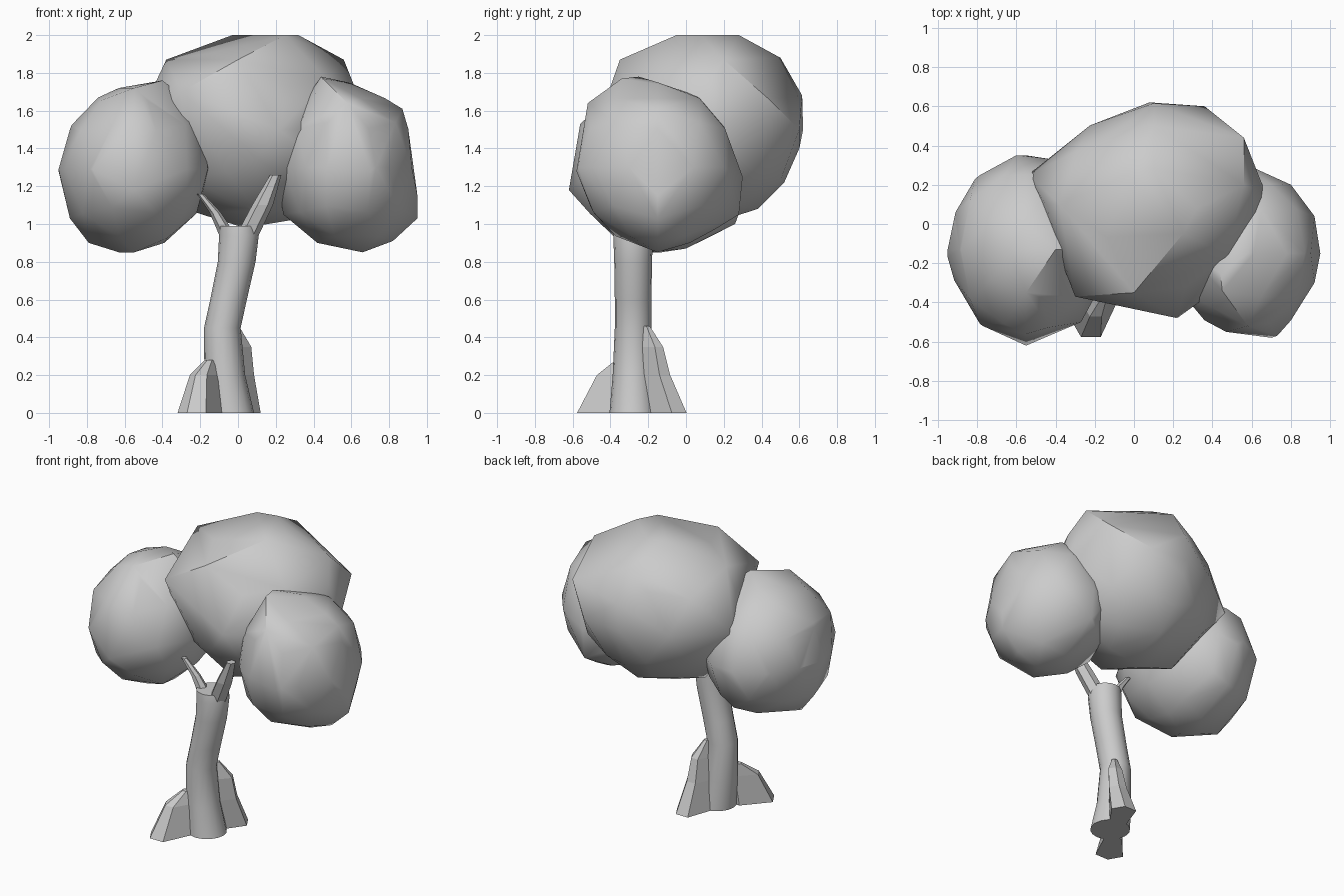
import bpy, bmesh, math
from mathutils import Vector


def finish(bm, name, angle):
    bmesh.ops.recalc_face_normals(bm, faces=bm.faces)
    me = bpy.data.meshes.new(name)
    bm.to_mesh(me)
    bm.free()
    ob = bpy.data.objects.new(name, me)
    bpy.context.collection.objects.link(ob)
    if angle:
        bpy.ops.object.select_all(action='DESELECT')
        ob.select_set(True)
        bpy.context.view_layer.objects.active = ob
        bpy.ops.object.shade_smooth_by_angle(angle=math.radians(angle))
    return ob


def loft(name, rings, sides, angle=0, anchor=None):
    """Tube through horizontal rings (x, y, z, radius); the side facing anchor is drawn into it."""
    bm = bmesh.new()
    loops = []
    for x, y, z, r in rings:
        loop = []
        for i in range(sides):
            a = 2 * math.pi * i / sides
            off = Vector((r * math.cos(a), r * math.sin(a), 0))
            p = Vector((x, y, z)) + off
            if anchor:
                d = Vector((anchor[0] - x, anchor[1] - y, 0))
                if off.dot(d.normalized()) > 0.3 * r:
                    p = p - off * 0.35 + d * 0.5
            loop.append(bm.verts.new(p))
        loops.append(loop)
    for a, b in zip(loops, loops[1:]):
        for i in range(sides):
            j = (i + 1) % sides
            bm.faces.new((a[i], a[j], b[j], b[i]))
    bm.faces.new(loops[0][::-1])
    bm.faces.new(loops[-1])
    return finish(bm, name, angle)


def foliage(name, centre, radii, power, front, side, top):
    """Faceted clump: hull of a boxy ellipsoid core and three outline rings."""
    cx, cy, cz = centre
    bm = bmesh.new()
    bmesh.ops.create_icosphere(bm, subdivisions=2, radius=1)
    pts = [Vector([c + 0.96 * r * math.copysign(abs(p) ** power, p)
                   for c, r, p in zip(centre, radii, v.co)]) for v in bm.verts]
    bm.free()
    # outline points may carry their own third coordinate
    pts += [Vector((p[0], p[2] if len(p) > 2 else cy, p[1])) for p in front]
    pts += [Vector((p[2] if len(p) > 2 else cx, p[0], p[1])) for p in side]
    pts += [Vector((p[0], p[1], p[2] if len(p) > 2 else cz)) for p in top]
    bm = bmesh.new()
    for p in pts:
        bm.verts.new(p)
    bmesh.ops.convex_hull(bm, input=bm.verts[:])
    loose = [v for v in bm.verts if not v.link_faces]
    bmesh.ops.delete(bm, geom=loose, context='VERTS')
    return finish(bm, name, 45)


# Foliage clumps
foliage("centre_foliage", (0.1, 0.1, 1.5), (0.55, 0.51, 0.49), 0.92,
        [(-0.03, 2, 0.25), (0.32, 2, 0.08), (0.56, 1.87, 0.2), (0.62, 1.72), (0.66, 1.45),
         (0.53, 1.15), (0.28, 1.02), (0, 0.99), (-0.22, 1.06), (-0.4, 1.3), (-0.45, 1.72),
         (-0.38, 1.87)],
        [(-0.05, 2, 0.25), (0.28, 2), (0.5, 1.88), (0.615, 1.68), (0.6, 1.4), (0.52, 1.22),
         (0.38, 1.08), (0.1, 0.99), (-0.2, 1.07), (-0.42, 1.35), (-0.42, 1.65), (-0.35, 1.87, 0)],
        [(-0.54, 0.25), (-0.15, 0.53), (0.08, 0.62), (0.36, 0.6), (0.56, 0.44, 1.66), (0.67, 0.16),
         (0.62, -0.07), (0.33, -0.4), (0.22, -0.48), (-0.3, -0.37, 1.7), (-0.4, -0.05)])
foliage("left_foliage", (-0.55, -0.13, 1.29), (0.4, 0.48, 0.44), 0.92,
        [(-0.95, 1.28), (-0.89, 1.5), (-0.74, 1.67), (-0.63, 1.72), (-0.4, 1.76), (-0.2, 1.6),
         (-0.15, 1.3), (-0.23, 1.05), (-0.39, 0.9), (-0.63, 0.85), (-0.79, 0.9), (-0.89, 1.03)],
        [(-0.62, 1.18), (-0.56, 1.53), (-0.35, 1.72), (0, 1.72), (0.25, 1.55),
         (0.35, 1.25), (0.26, 1.0), (0, 0.87), (-0.2, 0.85)],
        [(-0.95, -0.17), (-0.91, 0.06), (-0.81, 0.23), (-0.6, 0.35), (-0.42, 0.33),
         (-0.2, 0.1), (-0.16, -0.3), (-0.27, -0.5), (-0.77, -0.52)])
foliage("right_foliage", (0.58, -0.15, 1.3), (0.37, 0.43, 0.44), 0.9,
        [(0.44, 1.78, -0.25), (0.61, 1.74), (0.87, 1.61), (0.91, 1.39), (0.95, 1.03), (0.82, 0.91),
         (0.66, 0.85), (0.42, 0.9), (0.24, 1.05), (0.2, 1.3), (0.35, 1.65)],
        [(-0.34, 1.77, 0.45), (-0.15, 1.75), (0.05, 1.68), (-0.52, 1.64), (-0.58, 1.28, 0.7),
         (-0.48, 1.05), (0.02, 0.9), (0.15, 0.97), (0.28, 1.05), (0.3, 1.25), (0.15, 1.58)],
        [(0.62, 0.27), (0.8, 0.2), (0.92, 0.04), (0.95, -0.15, 1.15), (0.92, -0.3),
         (0.73, -0.57), (0.47, -0.55), (0.3, -0.42), (0.24, -0.1), (0.4, 0.15)])

# Trunk
loft("trunk", [(-0.04, -0.28, 0, 0.125), (-0.07, -0.28, 0.2, 0.108), (-0.083, -0.28, 0.45, 0.097),
               (-0.05, -0.28, 0.6, 0.097), (-0.007, -0.28, 0.8, 0.1), (0.005, -0.28, 0.94, 0.105),
               (0.0, -0.28, 0.99, 0.1)], 16, 40)

# Roots
loft("front_root", [(-0.22, -0.49, 0, 0.1), (-0.195, -0.42, 0.2, 0.06),
                    (-0.15, -0.35, 0.28, 0.025)], 6, anchor=(-0.07, -0.28))
loft("back_root", [(0.03, -0.075, 0, 0.09), (0.02, -0.14, 0.2, 0.065),
                   (0.02, -0.165, 0.35, 0.05), (-0.015, -0.21, 0.46, 0.02)],
     6, anchor=(-0.07, -0.28))

# Branches
loft("right_branch", [(0.045, -0.29, 0.93, 0.06), (0.13, -0.33, 1.1, 0.055),
                      (0.2, -0.36, 1.26, 0.03)], 6)
loft("left_branch", [(-0.05, -0.28, 0.93, 0.045), (-0.12, -0.29, 1.06, 0.03),
                     (-0.2, -0.3, 1.16, 0.018)], 6)
